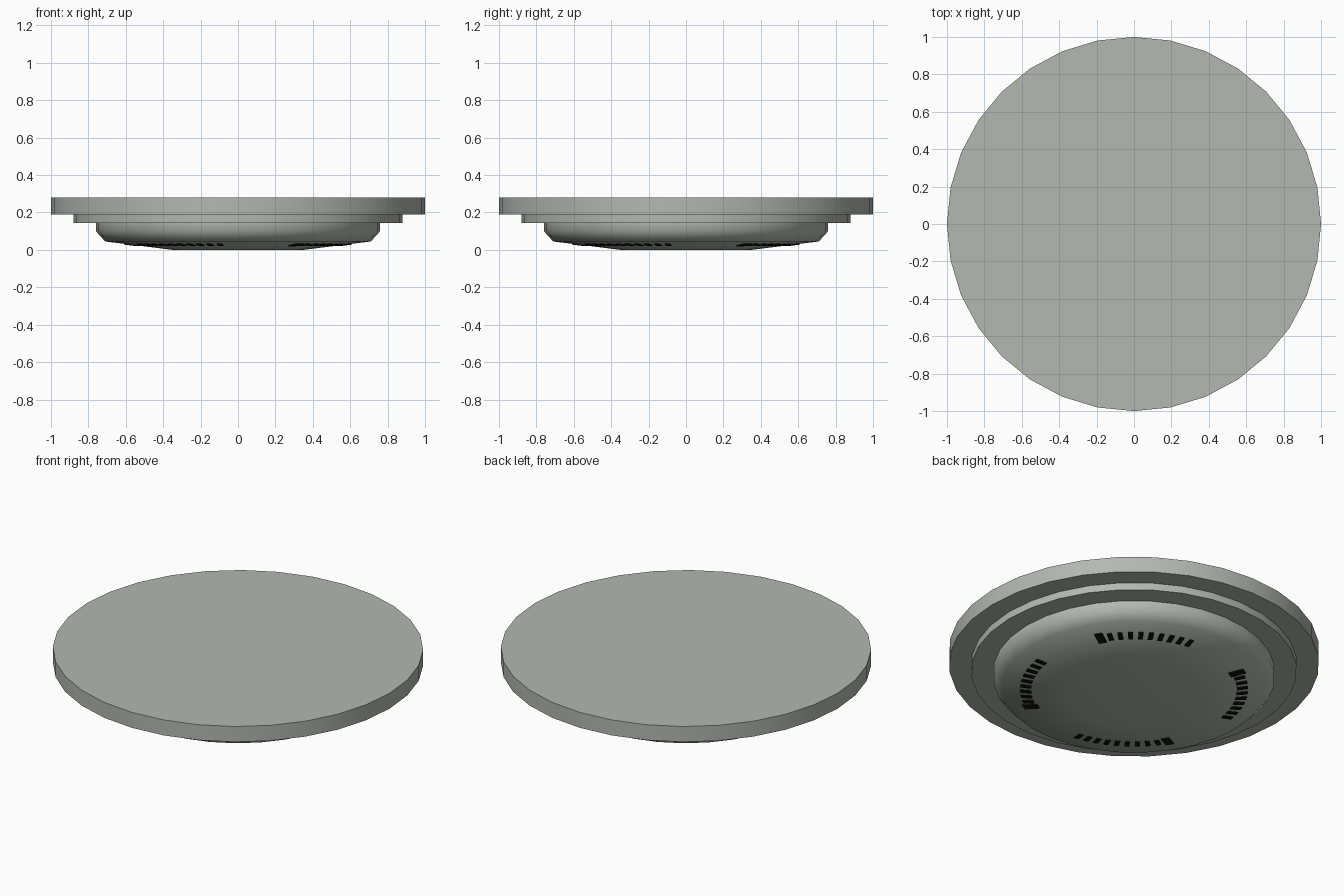
import bpy, bmesh, math
from mathutils import Matrix, Vector

if "Cube" in bpy.data.objects:
    bpy.data.objects.remove(bpy.data.objects["Cube"])

SIDES = 32


def material(name, rgb):
    m = bpy.data.materials.new(name)
    m.diffuse_color = (*rgb, 1)
    m.use_nodes = True
    m.node_tree.nodes["Principled BSDF"].inputs["Base Color"].default_value = m.diffuse_color
    return m


grey = material("light grey plastic", (0.45, 0.48, 0.445))
black = material("black vent", (0.006, 0.006, 0.005))


def finish(name, bm, mat, angle=None):
    bmesh.ops.recalc_face_normals(bm, faces=bm.faces)
    me = bpy.data.meshes.new(name)
    bm.to_mesh(me)
    bm.free()
    me.materials.append(mat)
    ob = bpy.data.objects.new(name, me)
    bpy.context.collection.objects.link(ob)
    if angle:
        bpy.ops.object.select_all(action='DESELECT')
        ob.select_set(True)
        bpy.context.view_layer.objects.active = ob
        bpy.ops.object.shade_smooth_by_angle(angle=math.radians(angle))
    return ob


def lathe(name, profile, mat, angle):
    """Turn (radius, z) points about z and cap both ends."""
    bm = bmesh.new()
    rings = []
    for r, z in profile:
        rings.append([bm.verts.new((r * math.cos(2 * math.pi * i / SIDES),
                                    r * math.sin(2 * math.pi * i / SIDES), z))
                      for i in range(SIDES)])
    for a, b in zip(rings, rings[1:]):
        for i in range(SIDES):
            j = (i + 1) % SIDES
            bm.faces.new((a[i], a[j], b[j], b[i]))
    bm.faces.new(rings[0])
    bm.faces.new(rings[-1])
    return finish(name, bm, mat, angle)


# Stepped mounting plates
lathe("mounting_plate", [(1.0, 0.188), (1.0, 0.28)], grey, 30)
lathe("step_ring", [(0.88, 0.145), (0.88, 0.188)], grey, 30)

# Shallow cover hanging below
lathe("cover", [(0.35, 0.0), (0.71, 0.045), (0.76, 0.10), (0.76, 0.145)], grey, 60)

# Four arcs of vent slots lying on the sloped underside
slope = math.atan2(0.045, 0.36)
bm = bmesh.new()
for group in range(4):
    for k in range(10):
        ang = math.radians(32 + 90 * group + k * 5.4)
        r = 0.585
        z = (r - 0.35) * 0.045 / 0.36
        size = (0.085, 0.045, 0.01) if k == 0 else (0.06, 0.026, 0.01)
        mat = (Matrix.Rotation(ang, 4, 'Z')
               @ Matrix.Translation(Vector((r, 0, z)))
               @ Matrix.Rotation(-slope, 4, 'Y')
               @ Matrix.Diagonal((*size, 1)))
        bmesh.ops.create_cube(bm, size=1, matrix=mat)
finish("vent_slots", bm, black)
